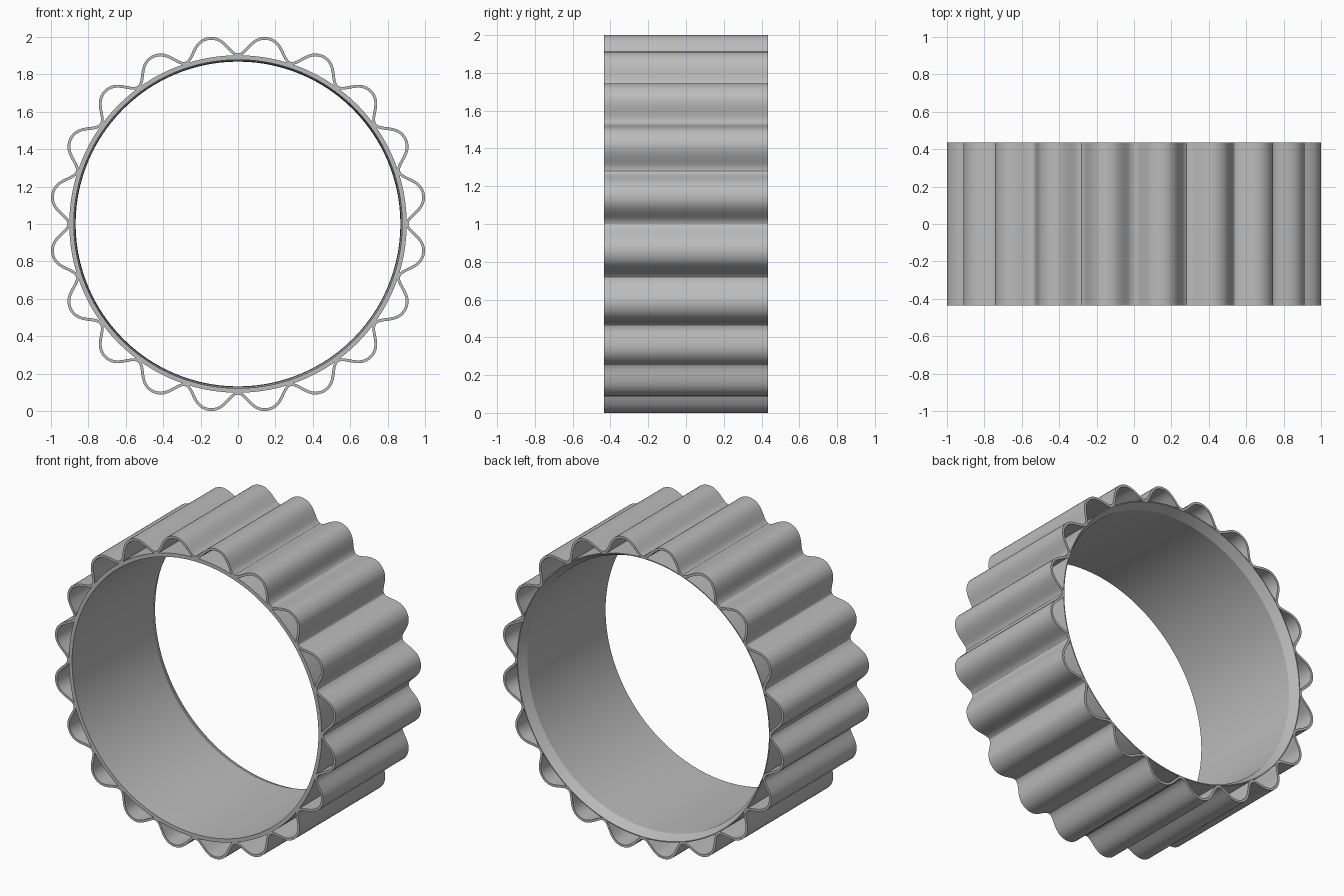
import bpy, bmesh
from math import sin, cos, pi, radians
from mathutils import Vector

cube = bpy.data.objects.get("Cube")
if cube:
    bpy.data.objects.remove(cube, do_unlink=True)

HALF = 0.435      # half the depth along y
LOBES = 20
STEPS = 20        # points per lobe
WALL = 0.015      # thickness of the fluted sheet
PEAK, VALLEY = 1.0111, 0.912

grey = bpy.data.materials.new("plain grey")
grey.use_nodes = True
color = (0.5, 0.5, 0.5, 1)
grey.diffuse_color = color
grey.node_tree.nodes["Principled BSDF"].inputs["Base Color"].default_value = color


def skin_loops(name, loops):
    """Join closed loops of points, the last back to the first, into a tube-like solid."""
    bm = bmesh.new()
    rings = [[bm.verts.new(p) for p in loop] for loop in loops]
    n = len(rings[0])
    for a, b in zip(rings, rings[1:] + rings[:1]):
        for i in range(n):
            j = (i + 1) % n
            bm.faces.new((a[i], a[j], b[j], b[i]))
    bmesh.ops.recalc_face_normals(bm, faces=bm.faces)
    mesh = bpy.data.meshes.new(name)
    bm.to_mesh(mesh)
    bm.free()
    mesh.materials.append(grey)
    obj = bpy.data.objects.new(name, mesh)
    bpy.context.collection.objects.link(obj)
    bpy.ops.object.select_all(action='DESELECT')
    obj.select_set(True)
    bpy.context.view_layer.objects.active = obj
    bpy.ops.object.shade_smooth_by_angle(angle=radians(25))
    return obj


def circle(radius, y, n=160):
    return [(radius * cos(2 * pi * i / n), y, 1 + radius * sin(2 * pi * i / n))
            for i in range(n)]


# Inner ring: slightly tapered bore with a chamfer at the back
profile = [(0.902, -HALF), (0.878, -HALF), (0.870, 0.02),
           (0.868, HALF - 0.06), (0.896, HALF), (0.902, HALF)]
skin_loops("inner_ring", [circle(r, y) for r, y in profile])


# Fluted sleeve: broad rounded lobes with narrow valleys
def wave(angle):
    phase = LOBES * angle
    swing = -cos(phase + 0.35 * sin(phase))
    r = (PEAK + VALLEY) / 2 + (PEAK - VALLEY) / 2 * swing
    return Vector((r * cos(angle), r * sin(angle)))


count = LOBES * STEPS
outer, inner = [], []
for i in range(count):
    t = 2 * pi * i / count
    tangent = (wave(t + 0.001) - wave(t - 0.001)).normalized()
    p = wave(t)
    outer.append(p)
    inner.append(p - WALL * Vector((tangent.y, -tangent.x)))


def at_depth(points, y):
    return [(p.x, y, 1 + p.y) for p in points]


skin_loops("fluted_sleeve", [at_depth(outer, -HALF), at_depth(outer, HALF),
                             at_depth(inner, HALF), at_depth(inner, -HALF)])
